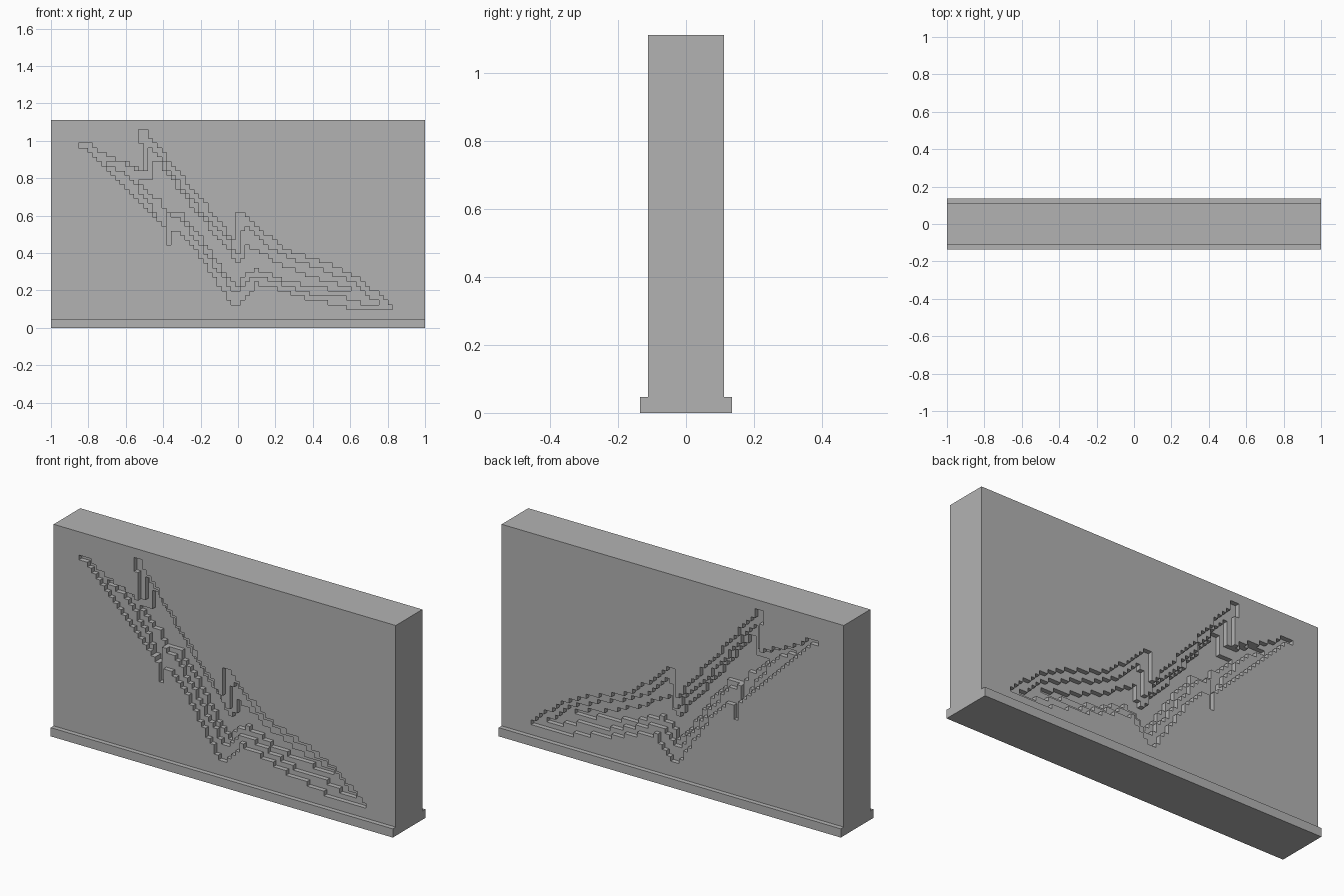
import bpy, bmesh
from mathutils import Vector

cube = bpy.data.objects.get("Cube")
if cube:
    bpy.data.objects.remove(cube)

COLS, ROWS, THICK = 81, 45, 9
CELL = 2 / COLS
HALF = THICK * CELL / 2

stone = bpy.data.materials.new("mid grey")
stone.use_nodes = True
grey = (0.45, 0.45, 0.45, 1)
stone.diffuse_color = grey
stone.node_tree.nodes["Principled BSDF"].inputs["Base Color"].default_value = grey

# Outlines of the nested pits, shallow to deep, as (x, z)
outer_pit = [
    (-.85, .98), (-.79, .985), (-.72, .93), (-.62, .89), (-.51, .84), (-.51, .98),
    (-.54, .98), (-.54, 1.05), (-.49, 1.05), (-.25, .75), (0, .44), (0, .62),
    (.02, .62), (.2, .46), (.3, .4), (.5, .34), (.65, .26), (.75, .18), (.82, .12),
    (.82, .09), (.66, .09), (.5, .13), (.36, .16), (.2, .21), (.1, .24), (.02, .135),
    (-.04, .13), (-.11, .25), (-.2, .38), (-.3, .51), (-.35, .53), (-.355, .45),
    (-.38, .45), (-.38, .52), (-.47, .62), (-.54, .69), (-.65, .81), (-.73, .89)]
middle_pit = [
    (-.74, .9), (-.65, .9), (-.55, .85), (-.47, .82), (-.49, .86), (-.49, .96), (-.46, .96),
    (-.2, .63), (.01, .39), (.03, .56), (.06, .52), (.2, .41), (.3, .36), (.5, .29),
    (.6, .25), (.7, .17), (.75, .14), (.75, .11), (.58, .16), (.4, .18), (.2, .25),
    (.1, .28), (.05, .25), (.01, .19), (-.03, .19), (-.1, .3), (-.2, .44), (-.3, .58),
    (-.37, .61), (-.4, .53), (-.43, .6), (-.52, .73), (-.62, .83)]
inner_pit = [
    (-.54, .78), (-.45, .78), (-.45, .88), (-.42, .88), (-.2, .59), (.01, .34),
    (.05, .44), (.1, .42), (.2, .35), (.4, .27), (.6, .22), (.6, .19), (.3, .24),
    (.1, .31), (.04, .29), (0, .23), (-.03, .24), (-.2, .49), (-.3, .61),
    (-.38, .63), (-.42, .68), (-.5, .74)]
PITS = [outer_pit, middle_pit, inner_pit]


def inside(x, z, outline):
    hit = False
    for (ax, az), (bx, bz) in zip(outline, outline[1:] + outline[:1]):
        if (az > z) != (bz > z) and x < ax + (z - az) * (bx - ax) / (bz - az):
            hit = not hit
    return hit


def depth(col, row):
    x, z = (col + .5) * CELL - 1, (row + .5) * CELL
    return sum(inside(x, z, pit) for pit in PITS)


def make_object(name, bm):
    bmesh.ops.remove_doubles(bm, verts=bm.verts, dist=CELL / 100)
    bmesh.ops.recalc_face_normals(bm, faces=bm.faces)
    mesh = bpy.data.meshes.new(name)
    bm.to_mesh(mesh)
    bm.free()
    mesh.materials.append(stone)
    obj = bpy.data.objects.new(name, mesh)
    bpy.context.collection.objects.link(obj)


def quad(bm, *points):
    bm.faces.new([bm.verts.new(p) for p in points])


def point(col, row, level, side):
    return Vector((col * CELL - 1, side * (HALF - level * CELL), row * CELL))


# Slab with the same stepped pits sunk into both faces
bm = bmesh.new()
first = 1
pit_map = {(c, r): depth(c, r) for c in range(COLS) for r in range(first, ROWS)}
for side in (-1, 1):
    for (c, r), d in pit_map.items():
        quad(bm, *[point(i, j, d, side) for i, j in
                   ((c, r), (c + 1, r), (c + 1, r + 1), (c, r + 1))])
        right, above = pit_map.get((c + 1, r), d), pit_map.get((c, r + 1), d)
        walls = ((right, (c + 1, r), (c + 1, r + 1)), (above, (c, r + 1), (c + 1, r + 1)))
        for other, a, b in walls:
            for level in range(min(d, other), max(d, other)):
                quad(bm, point(*a, level, side), point(*b, level, side),
                     point(*b, level + 1, side), point(*a, level + 1, side))

# Slab rim, split to match the cells
rim = [((c, r), (c + 1, r)) for c in range(COLS) for r in (first, ROWS)]
rim += [((c, r), (c, r + 1)) for c in (0, COLS) for r in range(first, ROWS)]
for a, b in rim:
    quad(bm, point(*a, 0, -1), point(*b, 0, -1), point(*b, 0, 1), point(*a, 0, 1))
make_object("carved_slab", bm)

# Low plinth, one cell proud at the front and back
plinth_height = .046
bm = bmesh.new()
bmesh.ops.create_cube(bm, size=1)
bmesh.ops.scale(bm, verts=bm.verts, vec=(2, 2 * (HALF + CELL), plinth_height))
bmesh.ops.translate(bm, verts=bm.verts, vec=(0, 0, plinth_height / 2))
make_object("plinth", bm)
